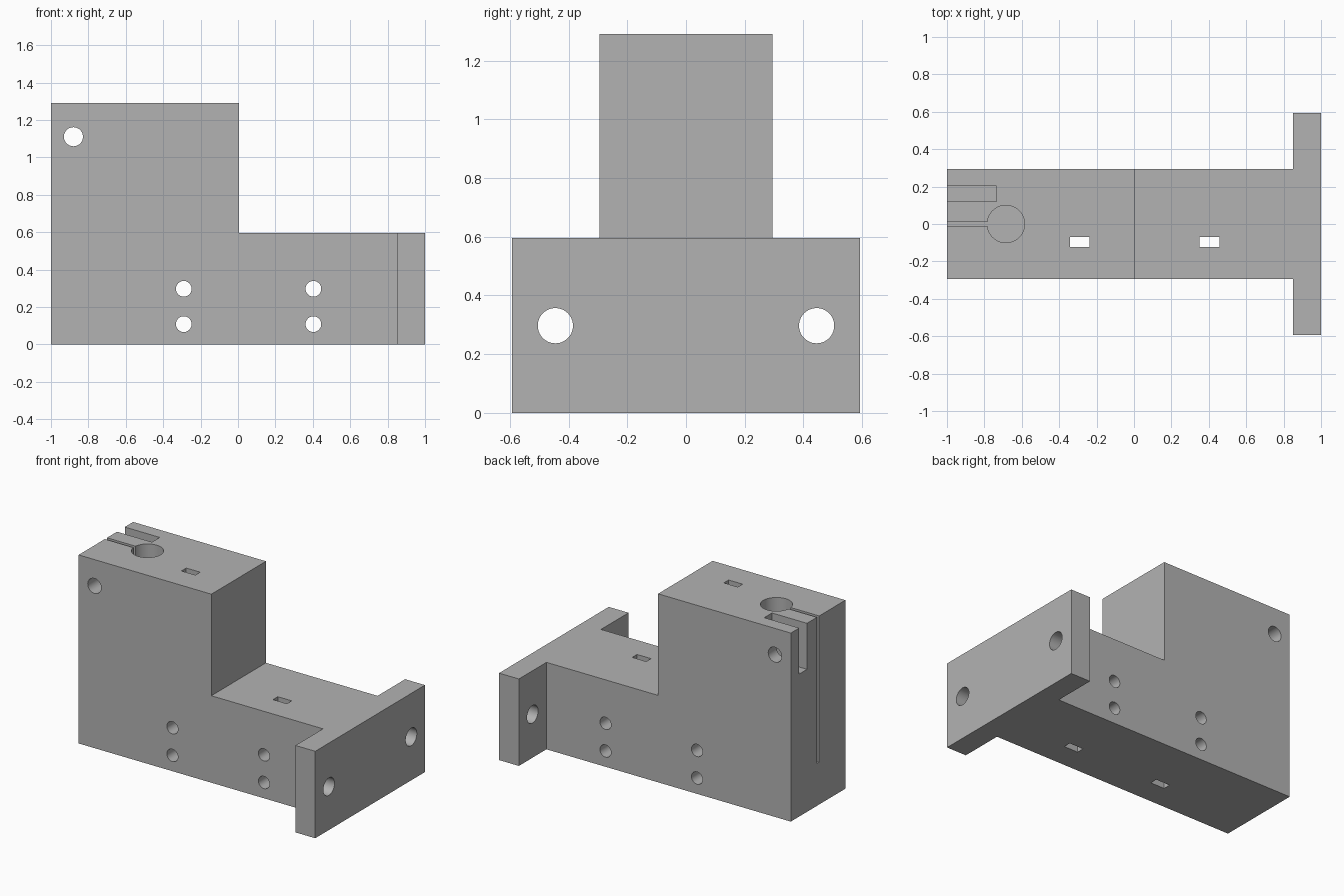
import bpy
import math
from mathutils import Matrix

default = bpy.data.objects.get("Cube")
if default:
    bpy.data.objects.remove(default, do_unlink=True)

# Single plain grey
GREY = (0.45, 0.45, 0.45, 1)
grey = bpy.data.materials.new("matte grey")
grey.use_nodes = True
grey.diffuse_color = GREY
grey.node_tree.nodes["Principled BSDF"].inputs["Base Color"].default_value = GREY


def box(name, x, y, z):
    """Box spanning the given (min, max) ranges."""
    bpy.ops.mesh.primitive_cube_add(size=1)
    ob = bpy.context.object
    ob.name = name
    size = [b - a for a, b in (x, y, z)]
    mid = [(a + b) / 2 for a, b in (x, y, z)]
    ob.data.transform(Matrix.Translation(mid) @ Matrix.Diagonal((*size, 1)))
    ob.data.materials.append(grey)
    return ob


def rod(name, radius, length, centre, axis="Z"):
    """Cylinder along one axis."""
    bpy.ops.mesh.primitive_cylinder_add(vertices=48, radius=radius, depth=length)
    ob = bpy.context.object
    ob.name = name
    turn = {"X": Matrix.Rotation(math.pi / 2, 4, "Y"),
            "Y": Matrix.Rotation(math.pi / 2, 4, "X"),
            "Z": Matrix.Identity(4)}[axis]
    ob.data.transform(Matrix.Translation(centre) @ turn)
    ob.data.materials.append(grey)
    return ob


def combine(target, tool, operation):
    """Apply a boolean and discard the tool."""
    tool.hide_render = True
    mod = target.modifiers.new(tool.name, "BOOLEAN")
    mod.operation, mod.solver, mod.object = operation, "EXACT", tool
    bpy.context.view_layer.objects.active = target
    bpy.ops.object.modifier_apply(modifier=mod.name)
    bpy.data.objects.remove(tool, do_unlink=True)


# Solid bracket: low beam, tall clamp block, end flange
W, LOW, TOP = 0.295, 0.595, 1.29
bracket = box("mounting_bracket", (-1, 1), (-W, W), (0, LOW))
combine(bracket, box("clamp_block", (-1, 0.005), (-W, W), (0, TOP)), "UNION")
combine(bracket, box("end_flange", (0.85, 1), (-0.593, 0.593), (0, LOW)), "UNION")

cutters = []
# Cross bolt holes and vertical tie slots, one set per station
for x in (-0.29, 0.403):
    for z in (0.108, 0.297):
        cutters.append(rod("bolt_hole", 0.042, 1, (x, 0, z), "Y"))
    cutters.append(box("tie_slot", (x - 0.053, x + 0.053), (-0.122, -0.07), (-0.1, 1.5)))

# Flange mounting holes
for side in (-1, 1):
    cutters.append(rod("flange_hole", 0.06, 0.5, (0.925, side * 0.445, 0.297), "X"))

# Rod clamp: blind bore, clamping slit, bolt hole and nut slot
FLOOR = 0.29
cutters.append(rod("rod_bore", 0.1, 1.2, (-0.685, 0, FLOOR + 0.6)))
cutters.append(box("clamp_slit", (-1.1, -0.685), (-0.012, 0.012), (FLOOR, 1.5)))
cutters.append(rod("clamp_bolt_hole", 0.051, 1, (-0.88, 0, 1.11), "Y"))
cutters.append(box("nut_slot", (-1.1, -0.735), (0.12, 0.204), (0.975, 1.5)))

for cutter in cutters:
    combine(bracket, cutter, "DIFFERENCE")

# Smooth bores, crisp edges
bpy.ops.object.select_all(action="DESELECT")
bracket.select_set(True)
bpy.context.view_layer.objects.active = bracket
bpy.ops.object.shade_smooth_by_angle(angle=math.radians(30))
